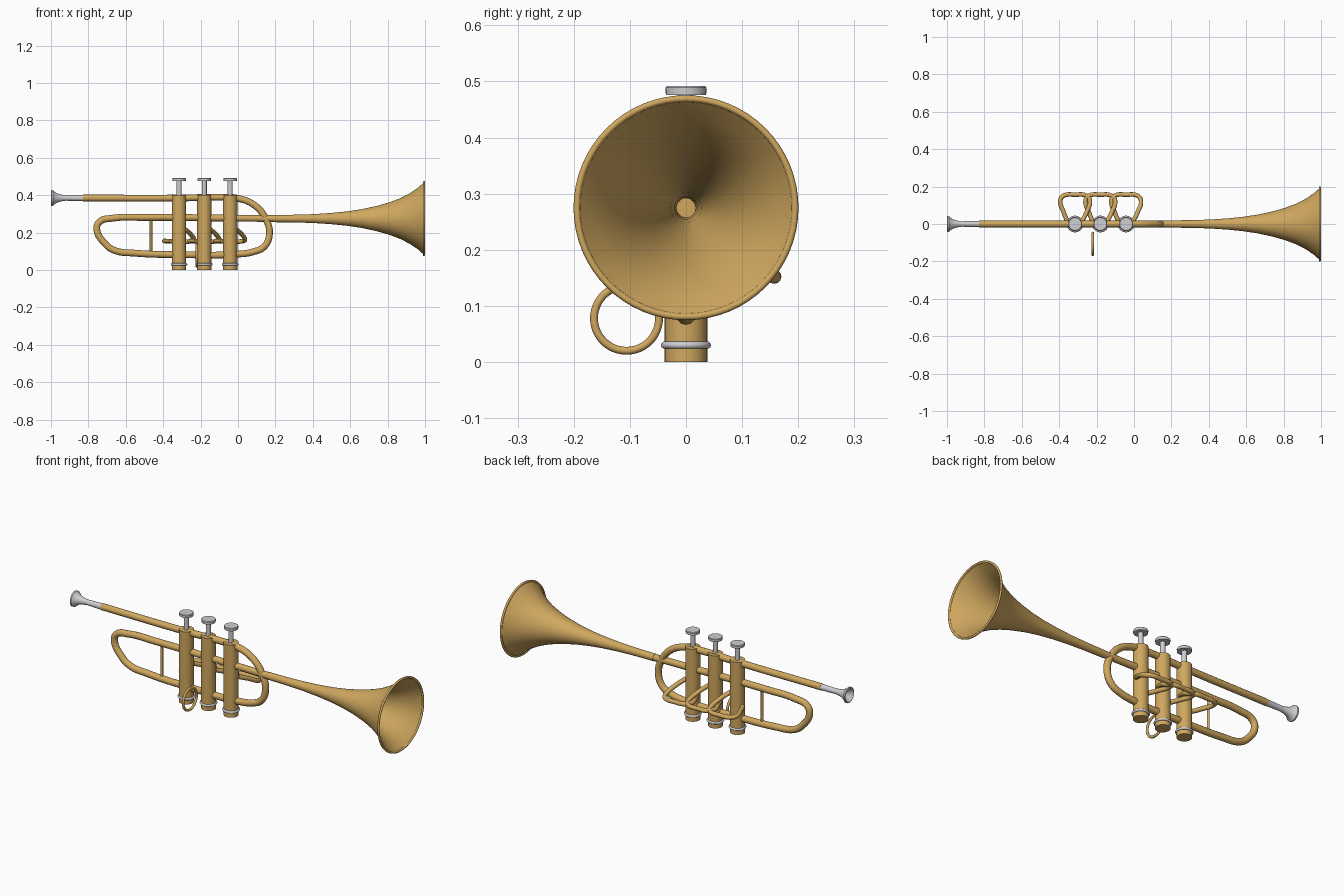
import bpy, bmesh, math
from mathutils import Vector, Matrix

if "Cube" in bpy.data.objects:
    bpy.data.objects.remove(bpy.data.objects["Cube"])


def material(name, color):
    m = bpy.data.materials.new(name)
    m.diffuse_color = (*color, 1)
    m.use_nodes = True
    m.node_tree.nodes["Principled BSDF"].inputs["Base Color"].default_value = m.diffuse_color
    return m


BRASS = material("brass", (0.63, 0.39, 0.115))
SILVER = material("silver", (0.62, 0.62, 0.64))


def finish(name, bm, mat, smooth_angle=40):
    bmesh.ops.recalc_face_normals(bm, faces=bm.faces)
    me = bpy.data.meshes.new(name)
    bm.to_mesh(me)
    bm.free()
    ob = bpy.data.objects.new(name, me)
    bpy.context.collection.objects.link(ob)
    me.materials.append(mat)
    bpy.ops.object.select_all(action='DESELECT')
    bpy.context.view_layer.objects.active = ob
    ob.select_set(True)
    bpy.ops.object.shade_smooth_by_angle(angle=math.radians(smooth_angle))
    return ob


def lathe(name, profile, origin, axis, mat, sides=32, closed=False):
    """Spin (distance along axis, radius) points round an axis; closed joins the profile ends."""
    rot = Matrix.Rotation(math.pi / 2, 3, 'Y') if axis == 'X' else Matrix.Identity(3)
    bm = bmesh.new()
    rings = []
    for d, r in profile:
        rings.append([bm.verts.new(Vector(origin) + rot @ Vector(
            (r * math.cos(2 * math.pi * i / sides), r * math.sin(2 * math.pi * i / sides), d)))
            for i in range(sides)])
    pairs = list(zip(rings, rings[1:] + rings[:1]))
    for a, b in pairs if closed else pairs[:-1]:
        for i in range(sides):
            j = (i + 1) % sides
            bm.faces.new((a[i], a[j], b[j], b[i]))
    if not closed:
        bm.faces.new(rings[0])
        bm.faces.new(rings[-1])
    return finish(name, bm, mat)


def ring(name, centre, axis, major, minor, mat, sides=48):
    circle = [(minor * math.sin(math.pi * k / 5), major + minor * math.cos(math.pi * k / 5))
              for k in range(10)]
    return lathe(name, circle, centre, axis, mat, sides, closed=True)


def tube(name, points, radius, mat):
    cu = bpy.data.curves.new(name, 'CURVE')
    cu.dimensions = '3D'
    cu.bevel_depth = radius
    cu.bevel_resolution = 4
    cu.resolution_u = 10
    cu.use_fill_caps = True
    sp = cu.splines.new('BEZIER')
    sp.bezier_points.add(len(points) - 1)
    for bp, p in zip(sp.bezier_points, points):
        bp.co = p
        bp.handle_left_type = bp.handle_right_type = 'AUTO'
    sp.use_smooth = True
    ob = bpy.data.objects.new(name, cu)
    bpy.context.collection.objects.link(ob)
    cu.materials.append(mat)
    return ob


# Mouthpiece with a hollow cup
lathe("mouthpiece", [(0.035, 0.006), (0.02, 0.022), (0.004, 0.033), (0.0, 0.037), (0.002, 0.042),
                     (0.010, 0.042), (0.018, 0.034), (0.035, 0.024), (0.055, 0.018),
                     (0.08, 0.0145), (0.175, 0.0165)], (-1, 0, 0.385), 'X', SILVER)

# Main tubing: lead pipe, front bend, lower pipe, rear bend, bell pipe
path = [(-0.83, .385), (-0.3, .385), (-0.1, .389), (0.0, .383), (0.09, .345), (0.15, .27),
        (0.168, .19), (0.14, .125), (0.08, .097), (0.0, .085), (-0.3, .082), (-0.55, .09),
        (-0.66, .105), (-0.71, .14), (-0.755, .22), (-0.74, .258), (-0.67, .277),
        (-0.5, .281), (0.0, .277), (0.205, .275)]
tube("main_tubing", [(x, 0, z) for x, z in path], 0.018, BRASS)

# Bell: outer wall out to the rim, then inner wall back to the pipe
flare = [(0.19, .0195), (0.3, .0205), (0.4, .0235), (0.5, .03), (0.58, .038), (0.66, .050),
         (0.74, .067), (0.81, .087), (0.87, .110), (0.92, .136), (0.96, .163), (0.995, .194)]
inner = [(x, r - 0.003) for x, r in reversed(flare)]
lathe("bell", flare + inner, (0, 0, 0.275), 'X', BRASS, 64, closed=True)
ring("bell_rim", (0.994, 0, 0.275), 'X', 0.1945, 0.006, BRASS, 64)

# Valves with piston buttons and slide loops behind
for n, x in enumerate((-0.315, -0.18, -0.042), 1):
    lathe(f"valve_casing_{n}", [(0, .038), (0.40, .038)], (x, 0, 0), 'Z', BRASS)
    ring(f"valve_ring_{n}", (x, 0, 0.03), 'Z', 0.038, 0.0065, SILVER)
    lathe(f"valve_stem_{n}", [(0.39, .013), (0.48, .013)], (x, 0, 0), 'Z', SILVER, 20)
    lathe(f"valve_button_{n}", [(0.476, .036), (0.489, .0365), (0.492, .034)],
          (x, 0, 0), 'Z', SILVER)
    tube(f"valve_slide_{n}", [(x - .040, .01, .155), (x - .060, .06, .155), (x - .079, .125, .155),
                              (x - .066, .148, .154), (x, .157, .152), (x + .066, .148, .154),
                              (x + .079, .125, .16), (x + .060, .06, .193), (x + .035, .01, .215)],
         0.012, BRASS)

# Finger ring and brace
ring("finger_ring", (-0.22, -0.106, 0.078), 'X', 0.058, 0.007, BRASS)
lathe("slide_brace", [(0.085, .007), (0.28, .007)], (-0.465, 0, 0), 'Z', BRASS, 16)
